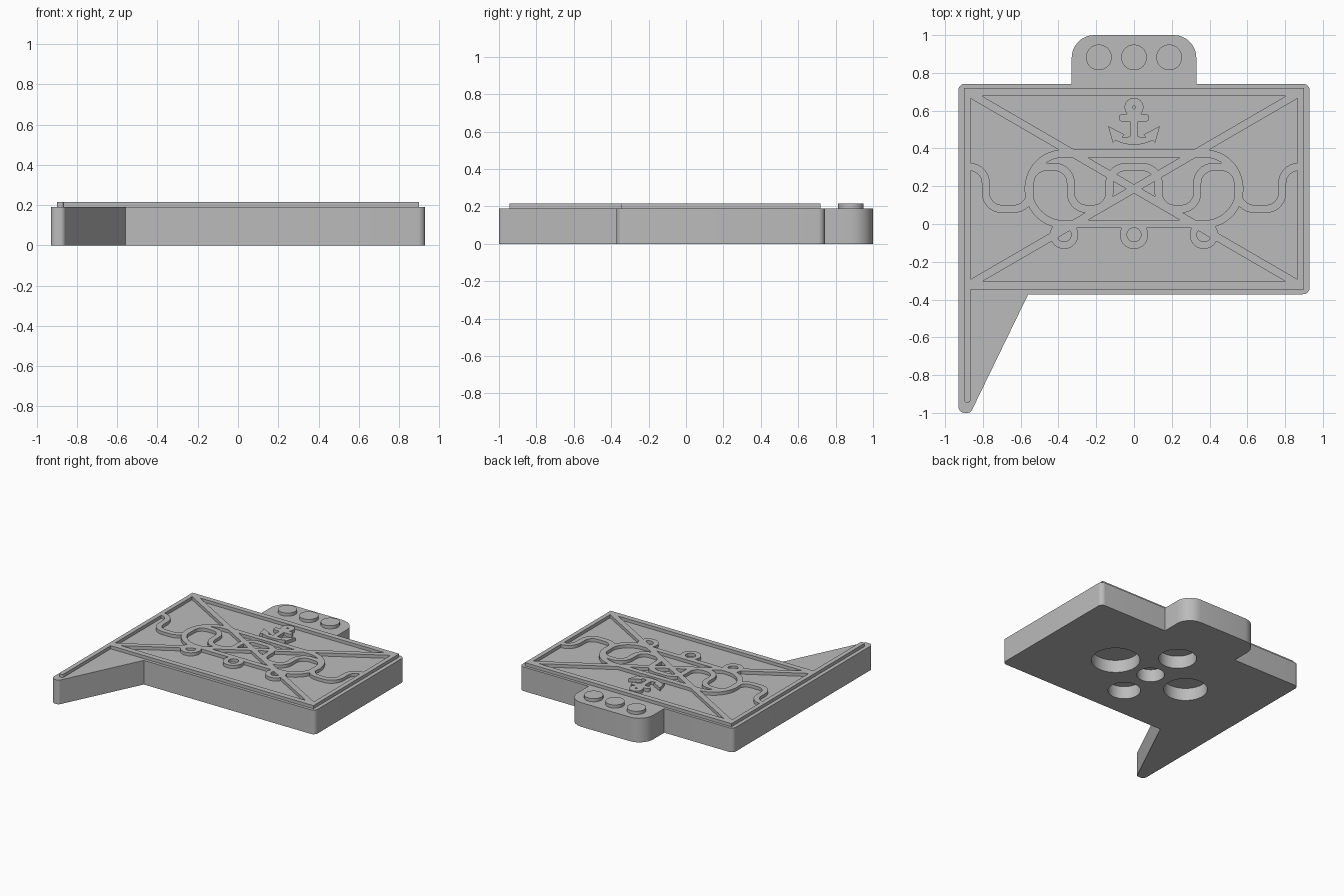
import bpy, bmesh, math
from mathutils import Vector

default = bpy.data.objects.get("Cube")
if default:
    bpy.data.objects.remove(default, do_unlink=True)

grey = bpy.data.materials.new("plain grey")
grey.use_nodes = True
grey.diffuse_color = (0.5, 0.5, 0.5, 1)
grey.node_tree.nodes["Principled BSDF"].inputs["Base Color"].default_value = (0.5, 0.5, 0.5, 1)

TOP, RELIEF, SUNK = 0.19, 0.215, 0.185
MID = 0.186          # y of the emblem centre
HALF = 0.021         # half width of the raised lines


def finish(name, bm):
    bmesh.ops.recalc_face_normals(bm, faces=bm.faces[:])
    mesh = bpy.data.meshes.new(name)
    bm.to_mesh(mesh)
    bm.free()
    mesh.materials.append(grey)
    ob = bpy.data.objects.new(name, mesh)
    bpy.context.collection.objects.link(ob)
    return ob


def rounded(corners, closed=True, steps=8):
    """Round (x, y, radius) corners into a list of points."""
    out, n = [], len(corners)
    for i, (x, y, r) in enumerate(corners):
        p = Vector((x, y))
        if r == 0 or (not closed and i in (0, n - 1)):
            out.append(p)
            continue
        a = (Vector(corners[i - 1][:2]) - p).normalized()
        b = (Vector(corners[(i + 1) % n][:2]) - p).normalized()
        half = a.angle(b) / 2
        centre = p + (a + b).normalized() * (r / math.sin(half))
        start = p + a * (r / math.tan(half)) - centre
        sweep = start.angle_signed(p + b * (r / math.tan(half)) - centre)
        for k in range(steps + 1):
            t = -sweep * k / steps
            c, s = math.cos(t), math.sin(t)
            out.append(centre + Vector((c * start.x - s * start.y, s * start.x + c * start.y)))
    return out


def prism(name, pts, z0=SUNK, z1=RELIEF):
    bm = bmesh.new()
    face = bm.faces.new([bm.verts.new((p[0], p[1], z0)) for p in pts])
    up = bmesh.ops.extrude_face_region(bm, geom=[face])["geom"]
    bmesh.ops.translate(bm, vec=(0, 0, z1 - z0), verts=[v for v in up if isinstance(v, bmesh.types.BMVert)])
    return finish(name, bm)


def band(name, left, right, closed):
    """Raised strip between two matching outlines."""
    bm = bmesh.new()
    rows = [[bm.verts.new((p[0], p[1], z)) for p in side]
            for side, z in ((left, SUNK), (right, SUNK), (right, RELIEF), (left, RELIEF))]
    n = len(left)
    for i in range(n if closed else n - 1):
        j = (i + 1) % n
        for k in range(4):
            a, b = rows[k], rows[(k + 1) % 4]
            bm.faces.new((a[i], a[j], b[j], b[i]))
    if not closed:
        for i in (0, n - 1):
            bm.faces.new([row[i] for row in rows])
    return finish(name, bm)


def stroke(name, pts, closed=False, w=HALF):
    pts = [Vector(p) for p in pts]
    left, right, n = [], [], len(pts)
    for i, p in enumerate(pts):
        before = pts[i - 1] if closed or i > 0 else p
        after = pts[(i + 1) % n] if closed or i < n - 1 else p
        d = (after - before).normalized()
        side = Vector((-d.y, d.x)) * w
        left.append(p + side)
        right.append(p - side)
    return band(name, left, right, closed)


def circle(x, y, r, n=40):
    return [(x + r * math.cos(math.tau * i / n), y + r * math.sin(math.tau * i / n)) for i in range(n)]


def combine(target, others, operation):
    bpy.context.view_layer.objects.active = target
    for ob in others:
        mod = target.modifiers.new("combine", "BOOLEAN")
        mod.operation, mod.solver, mod.object = operation, "EXACT", ob
        bpy.ops.object.modifier_apply(modifier=mod.name)
        bpy.data.objects.remove(ob, do_unlink=True)


def smooth(ob):
    bpy.ops.object.select_all(action="DESELECT")
    ob.select_set(True)
    bpy.context.view_layer.objects.active = ob
    bpy.ops.object.shade_smooth_by_angle(angle=math.radians(30))


# Base plate with hanging tab and pointed tail
outline = [(-0.93, -1.0, 0.035), (-0.865, -1.0, 0.025), (-0.56, -0.372, 0), (0.93, -0.372, 0.035),
           (0.93, 0.742, 0.035), (0.33, 0.742, 0), (0.33, 1.0, 0.12), (-0.33, 1.0, 0.12),
           (-0.33, 0.742, 0), (-0.93, 0.742, 0.035)]
base = prism("base_plate", rounded(outline), 0, TOP)

# Round sockets in the underside, graded in size
sockets = [(0.33, MID, 0.176), (-0.33, MID, 0.158), (0, 0.49, 0.137), (0, -0.11, 0.118), (0, MID, 0.1)]
combine(base, [prism("socket_cutter", circle(*s, 48), -0.05, 0.1) for s in sockets], "DIFFERENCE")

# Raised frame and the strip running down the tail
emblem = band("raised_emblem",
              [(-0.9, -0.348), (0.9, -0.348), (0.9, 0.72), (-0.9, 0.72)],
              [(-0.865, -0.305), (0.865, -0.305), (0.865, 0.677), (-0.865, 0.677)], True)
tail_strip = prism("tail_strip", rounded(
    [(-0.9, -0.945, 0.014), (-0.865, -0.945, 0.014), (-0.865, -0.32, 0), (-0.9, -0.32, 0)]))
parts = [tail_strip]

# Diagonal cross
for s in (1, -1):
    parts.append(stroke("diagonal", [(-0.88, MID + s * 0.511), (0.88, MID - s * 0.511)]))

# Long oval loop
parts.append(stroke("oval_loop", rounded(
    [(x, MID + y, 0.185) for x, y in ((-0.558, -0.187), (0.558, -0.187), (0.558, 0.187), (-0.558, 0.187))],
    steps=20), True))

# Waving rope, mirrored about the middle
high, low, bend = 0.302, 0.08, 0.085
wave = [(-0.88, high, 0)]
level = high
for x in (-0.785, -0.55, -0.335, -0.13):
    wave.append((x, level, bend))
    level = low if level == high else high
    wave.append((x, level, bend))
wave += [(-x, y, r) for x, y, r in reversed(wave)]
parts.append(stroke("rope", rounded(wave, False)))

# Eyelets under the oval
for x in (-0.37, 0, 0.37):
    parts.append(band("eyelet", circle(x, -0.057, 0.075), circle(x, -0.057, 0.037), True))
combine(emblem, parts, "UNION")

# Anchor
half_arm = [(0.02, 0.463), (0.062, 0.458), (0.05, 0.474), (0.137, 0.518),
            (0.112, 0.43), (0.098, 0.442), (0.05, 0.424)]
arms = half_arm + [(0, 0.418)] + [(-x, y) for x, y in reversed(half_arm)]
anchor = prism("anchor", arms)
shank = prism("shank", [(-0.02, 0.44), (0.02, 0.44), (0.02, 0.59), (-0.02, 0.59)])
stock = prism("stock", rounded([(x, y, 0.018) for x, y in
                                ((-0.08, 0.543), (0.08, 0.543), (0.08, 0.582), (-0.08, 0.582))]))
eye = band("anchor_ring", circle(0, 0.618, 0.05), circle(0, 0.618, 0.008), True)
combine(anchor, [shank, stock, eye], "UNION")

# Studs on the tab
studs = [prism("tab_stud", circle(x, 0.882, 0.068)) for x in (-0.186, 0, 0.186)]

for ob in [base, emblem, anchor] + studs:
    smooth(ob)
